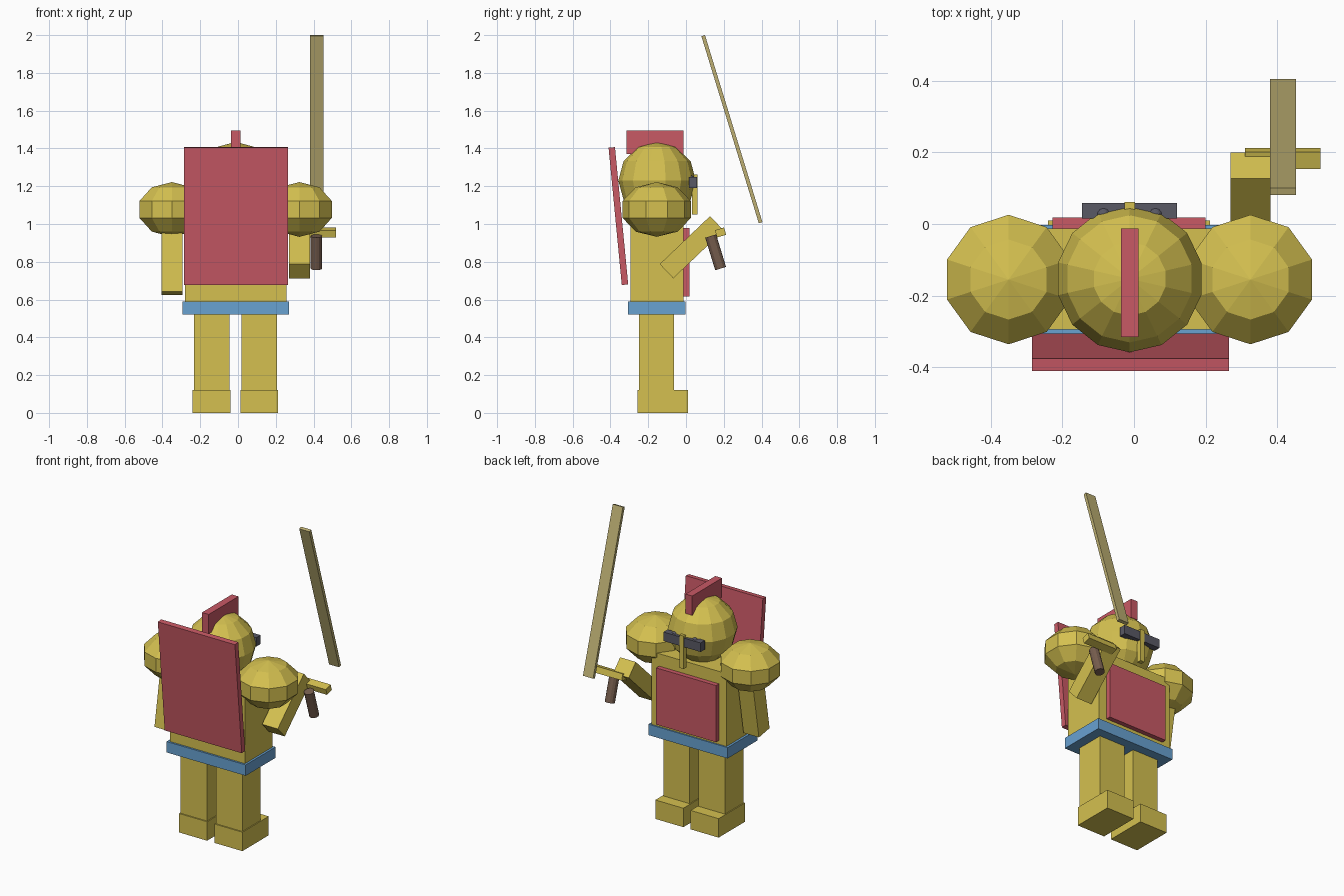
import bpy, bmesh
from mathutils import Vector, Matrix

if "Cube" in bpy.data.objects:
    bpy.data.objects.remove(bpy.data.objects["Cube"])


def material(name, r, g, b):
    m = bpy.data.materials.new(name)
    m.use_nodes = True
    m.diffuse_color = (r, g, b, 1)
    m.node_tree.nodes["Principled BSDF"].inputs["Base Color"].default_value = (r, g, b, 1)
    return m


gold = material("gold", .66, .53, .08)
red = material("red", .58, .10, .13)
blue = material("blue", .14, .36, .64)
grey = material("dark grey", .10, .10, .13)
brown = material("brown", .18, .11, .075)
steel = material("pale tan", .51, .43, .17)


def finish(name, bm, mat, center, tilt=0):
    mesh = bpy.data.meshes.new(name)
    bm.to_mesh(mesh)
    bm.free()
    mesh.materials.append(mat)
    ob = bpy.data.objects.new(name, mesh)
    ob.location = center
    ob.rotation_euler.x = tilt
    bpy.context.collection.objects.link(ob)
    return ob


def box(name, mat, center, size, tilt=0):
    bm = bmesh.new()
    bmesh.ops.create_cube(bm, size=1)
    bmesh.ops.scale(bm, vec=size, verts=bm.verts)
    return finish(name, bm, mat, center, tilt)


def span(name, mat, x, y, z):
    """Upright box given by its limits on each axis."""
    lo, hi = Vector((x[0], y[0], z[0])), Vector((x[1], y[1], z[1]))
    return box(name, mat, (lo + hi) / 2, hi - lo)


def ball(name, mat, center, radii, segments, rings):
    bm = bmesh.new()
    bmesh.ops.create_uvsphere(bm, u_segments=segments, v_segments=rings, radius=1)
    bmesh.ops.scale(bm, vec=radii, verts=bm.verts)
    return finish(name, bm, mat, center)


# Legs, feet and shoulders
for side, leg_x, ball_x in (("right", -.14, -.35), ("left", .112, .325)):
    span(side + "_leg", gold, (leg_x - .094, leg_x + .094), (-.25, -.063), (.12, .53))
    span(side + "_foot", gold, (leg_x - .1, leg_x + .1), (-.258, .01), (0, .122))
    ball(side + "_shoulder", gold, (ball_x, -.155, 1.077), (.19, .19, .145), 10, 5)

# Body
span("belt", blue, (-.295, .27), (-.307, -.003), (.52, .59))
span("torso", gold, (-.28, .256), (-.295, -.012), (.58, 1.06))
span("chest_plate", red, (-.227, .2), (-.015, .018), (.615, .98))
box("cape", red, (-.01, -.358, 1.042), (.55, .034, .73), .096)

# Head
ball("head", gold, (-.012, -.153, 1.23), (.205, .205, .205), 14, 6)
span("crest", red, (-.036, .012), (-.316, -.012), (1.37, 1.495))
span("visor", grey, (-.145, .12), (.015, .058), (1.19, 1.248))
span("nose_guard", gold, (-.027, .003), (.033, .062), (1.05, 1.262))
for side, x in (("right", -.085), ("left", .06)):
    ball(side + "_eye", grey, (x, .027, 1.235), (.022, .022, .022), 10, 6)

# Arms
box("right_arm", gold, (-.35, -.185, .83), (.11, .11, .4), -.17)
box("left_forearm", gold, (.325, .03, .877), (.112, .104, .368), -.81)

# Sword
lean = .298
box("sword_guard", gold, (.415, .183, .955), (.21, .05, .04), lean)
box("sword_blade", steel, (.416, .243, 1.502), (.072, .02, 1.036), lean)
bm = bmesh.new()
bmesh.ops.create_cone(bm, cap_ends=True, segments=12, radius1=.03, radius2=.03, depth=.18)
finish("sword_handle", bm, brown, (.415, .157, .85), lean)
